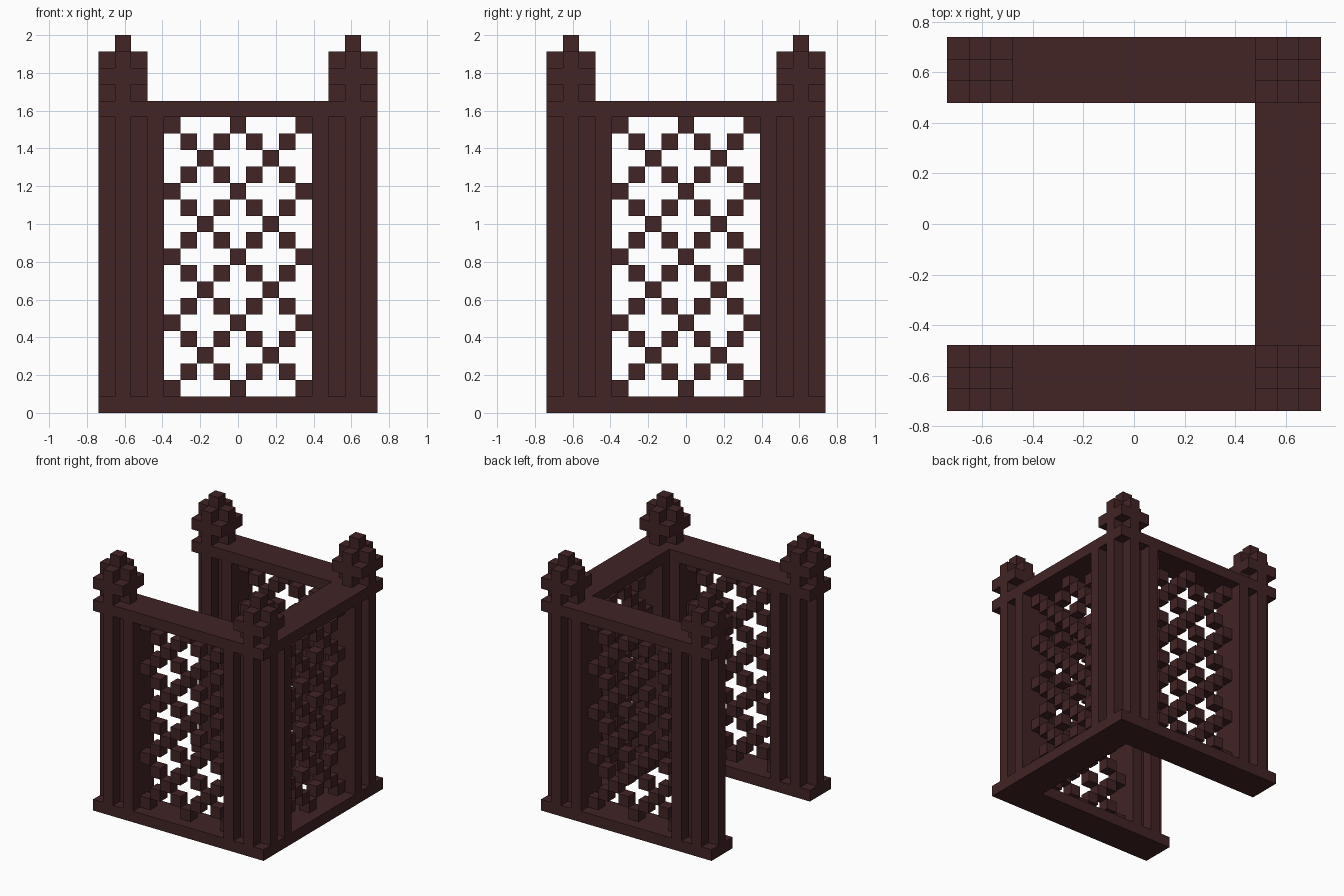
import bpy
import bmesh

cube = bpy.data.objects.get("Cube")
if cube:
    bpy.data.objects.remove(cube, do_unlink=True)

# One block is the unit of the whole design: 17 x 17 x 23 blocks
U = 2 / 23
HALF = 8.5

wood = bpy.data.materials.new("dark_red_wood")
colour = (0.054, 0.017, 0.018, 1)
wood.diffuse_color = colour
wood.use_nodes = True
wood.node_tree.nodes["Principled BSDF"].inputs["Base Color"].default_value = colour


def prism(bm, outline, bottom, top):
    """Extrude a flat outline (in blocks) between two heights."""
    low = [bm.verts.new((x * U, y * U, bottom * U)) for x, y in outline]
    face = bm.faces.new(low)
    up = bmesh.ops.extrude_face_region(bm, geom=[face])["geom"]
    moved = [v for v in up if isinstance(v, bmesh.types.BMVert)]
    bmesh.ops.translate(bm, verts=moved, vec=(0, 0, (top - bottom) * U))


def rect(x, y, w, d):
    """Rectangle outline around a centre."""
    return [(x + sx * w / 2, y + sy * d / 2)
            for sx, sy in ((-1, -1), (1, -1), (1, 1), (-1, 1))]


def plus(x, y):
    """Cross-shaped outline, three blocks across."""
    a, b = 0.5, 1.5
    arm = [(a, -b), (a, -a), (b, -a)]
    pts = []
    for _ in range(4):
        pts += arm
        arm = [(-q, p) for p, q in arm]
    return [(x + p, y + q) for p, q in pts]


def finish(bm, name):
    bmesh.ops.recalc_face_normals(bm, faces=bm.faces)
    mesh = bpy.data.meshes.new(name)
    bm.to_mesh(mesh)
    bm.free()
    mesh.materials.append(wood)
    obj = bpy.data.objects.new(name, mesh)
    bpy.context.collection.objects.link(obj)


# Base and top rail: U-shaped frames open towards -x
inner = HALF - 3
frame = [(-HALF, -HALF), (HALF, -HALF), (HALF, HALF), (-HALF, HALF),
         (-HALF, inner), (inner, inner), (inner, -inner), (-HALF, -inner)]
for name, z in (("base_frame", 0), ("top_rail", 18)):
    bm = bmesh.new()
    prism(bm, frame, z, z + 1)
    finish(bm, name)

# Corner posts with stepped finials
for side, sx in (("right", -1), ("left", 1)):
    for end, sy in (("front", -1), ("back", 1)):
        x, y = sx * 7, sy * 7
        bm = bmesh.new()
        prism(bm, plus(x, y), 1, 18)
        finish(bm, f"{end}_{side}_post")
        bm = bmesh.new()
        layers = (plus(x, y), rect(x, y, 3, 3), plus(x, y), rect(x, y, 1, 1))
        for z, outline in enumerate(layers, 19):
            prism(bm, outline, z, z + 1)
        finish(bm, f"{end}_{side}_finial")

# Three walls: two jambs and a lattice of diagonal blocks between them
walls = {
    "front": lambda t, w, d: rect(t, -7, w, d),
    "back": lambda t, w, d: rect(t, 7, w, d),
    "left": lambda t, w, d: rect(7, t, d, w),
}
for name, place in walls.items():
    bm = bmesh.new()
    for t in (-5, 5):
        prism(bm, place(t, 1, 3), 1, 18)
    finish(bm, f"{name}_jambs")

    bm = bmesh.new()
    for z in range(1, 18):
        for t in range(-4, 5):
            if (t + z) % 4 == 1 or (t - z) % 4 == 3:
                prism(bm, place(t, 1, 1), z, z + 1)
    finish(bm, f"{name}_lattice")
